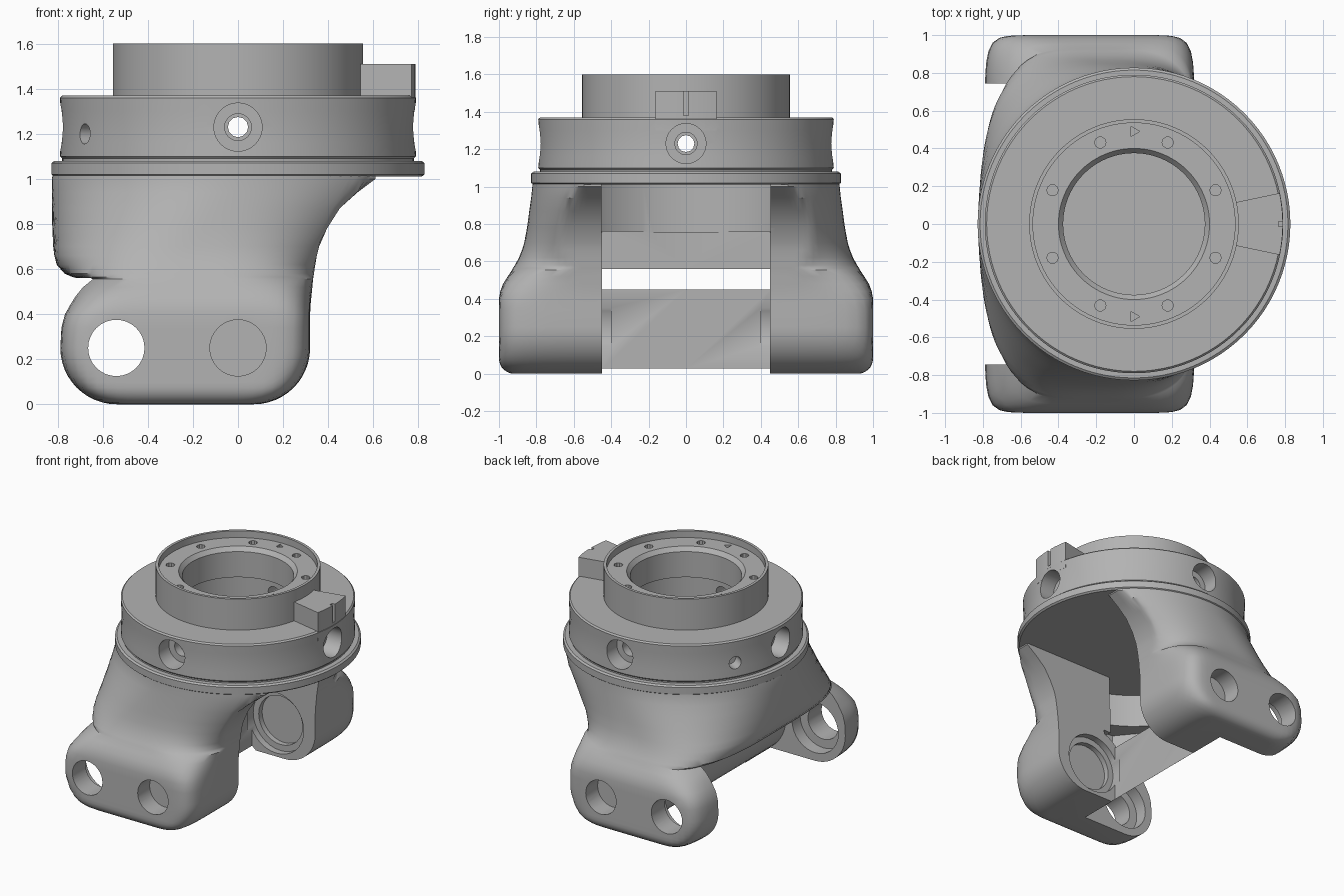
import bpy
import bmesh
from math import cos, sin, pi, radians

if "Cube" in bpy.data.objects:
    bpy.data.objects.remove(bpy.data.objects["Cube"], do_unlink=True)

metal = bpy.data.materials.new("machined grey")
GREY = (0.45, 0.45, 0.45, 1)
metal.diffuse_color = GREY
metal.use_nodes = True
metal.node_tree.nodes["Principled BSDF"].inputs["Base Color"].default_value = GREY


def make(name, bm):
    bmesh.ops.recalc_face_normals(bm, faces=bm.faces)
    mesh = bpy.data.meshes.new(name)
    bm.to_mesh(mesh)
    bm.free()
    mesh.materials.append(metal)
    ob = bpy.data.objects.new(name, mesh)
    bpy.context.collection.objects.link(ob)
    return ob


def loft(name, rings):
    """Skin equal-length point rings and cap both ends."""
    bm = bmesh.new()
    loops = [[bm.verts.new(p) for p in ring] for ring in rings]
    n = len(loops[0])
    for a, b in zip(loops, loops[1:]):
        for i in range(n):
            j = (i + 1) % n
            bm.faces.new((a[i], a[j], b[j], b[i]))
    bm.faces.new(loops[0][::-1])
    bm.faces.new(loops[-1])
    return make(name, bm)


def prism(name, pts, axis, lo, hi):
    place = {"x": lambda a, b, c: (c, a, b),
             "y": lambda a, b, c: (a, c, b),
             "z": lambda a, b, c: (a, b, c)}[axis]
    return loft(name, [[place(a, b, c) for a, b in pts] for c in (lo, hi)])


def arc(cx, cy, r, start, end, steps):
    angles = [radians(start + (end - start) * i / steps) for i in range(steps + 1)]
    return [(cx + r * cos(t), cy + r * sin(t)) for t in angles]


def rod(axis, cx, cy, r, lo, hi, sides=32):
    return prism("cutter", arc(cx, cy, r, 0, 360, sides)[:-1], axis, lo, hi)


def box(x0, x1, y, z0, z1):
    return prism("cutter", [(x0, -y), (x1, -y), (x1, y), (x0, y)], "z", z0, z1)


def apply_modifier(ob, mod):
    bpy.context.view_layer.objects.active = ob
    bpy.ops.object.modifier_apply(modifier=mod.name)


def boolean(ob, other, op="DIFFERENCE"):
    other.hide_render = True
    mod = ob.modifiers.new("cut", "BOOLEAN")
    mod.operation = op
    mod.solver = "EXACT"
    mod.object = other
    apply_modifier(ob, mod)
    bpy.data.objects.remove(other, do_unlink=True)


def smooth(ob, angle):
    bpy.ops.object.select_all(action="DESELECT")
    ob.select_set(True)
    bpy.context.view_layer.objects.active = ob
    bpy.ops.object.shade_smooth_by_angle(angle=radians(angle))


# Yoke hull: z, left, right, half depth, squareness, right limit
sections = []
for i in range(13):                       # rounded foot
    t = pi / 2 * i / 12
    z = .25 * (1 - cos(t))
    inset = .25 * (1 - sin(t))
    drop = max(0, .08 - z)
    depth = .92 + (.08 ** 2 - drop ** 2) ** .5
    sections.append((z, -.79 + inset, .32 - inset, depth, 12, 1))
sections += [
    (.34, -.785, .32, 1, 12, 1), (.40, -.77, .32, 1, 11, 1),
    (.44, -.75, .322, .993, 9, 1), (.48, -.73, .326, .978, 7.5, 1),
    (.52, -.71, .335, .953, 6, .33), (.555, -.695, .36, .93, 4.5, .333),
    (.565, -.735, .365, .925, 4, .335), (.58, -.77, .38, .915, 3.6, .337),
    (.62, -.805, .42, .893, 3.2, .343), (.66, -.815, .46, .877, 3, .35),
    (.70, -.82, .50, .865, 2.8, .36), (.78, -.824, .60, .85, 2.5, .395),
    (.87, -.826, .70, .838, 2.25, .452), (.94, -.826, .78, .828, 2.1, .53),
    (1.0, -.826, .82, .822, 2, .61), (1.03, -.82, .82, .82, 2, .61),
]


def hull_ring(z, x0, x1, y, n, limit, sides=160):
    c, a = (x0 + x1) / 2, (x1 - x0) / 2
    ring = []
    for i in range(sides):
        t = 2 * pi * (i + .5) / sides
        r = (abs(cos(t) / a) ** n + abs(sin(t) / y) ** n) ** (-1 / n)
        ring.append((min(c + r * cos(t), limit), r * sin(t), z))
    return ring


yoke = loft("yoke", [hull_ring(*s) for s in sections])

# Channel between the arms, leaving a bridging wall on one side
boolean(yoke, box(-.05, 1.1, .45, -.1, .52))
boolean(yoke, box(-.67, 1.1, .45, .45, .76))

# Thin ears beside the round bosses, with a pocket above them
ear = [(-1, -.1), (-.17, -.1)] + arc(0, .25, .3, 235, 110, 16) + [(-.1, .56), (-1, .56)]
boolean(yoke, prism("cutter", ear, "y", -.745, .745))
boolean(yoke, box(-.2, .1, .45, -.1, .5))
pocket = [(-.16, -.74), (-.16, .74), (-.42, .74), (-.665, .44), (-.665, -.44), (-.42, -.74)]
boolean(yoke, prism("cutter", pocket, "z", .5, .758))

# Round recess under the housing
recess = arc(0, 0, .7, 102.4, 257.6, 32) + [(-.15, -.4515), (1.1, -.4515),
                                            (1.1, .4515), (-.15, .4515)]
boolean(yoke, prism("cutter", recess, "z", .755, 1.1))

# Pivot bores, cut in the front arm
boolean(yoke, rod("y", -.54, .25, .125, -1.1, -.6))
boolean(yoke, rod("y", -.54, .25, .19, -.84, -.6))
for radius, lo, hi in ((.125, -1.1, -.86), (.225, -.5, -.4), (.18, -.54, -.4)):
    boolean(yoke, rod("y", 0, .25, radius, lo, hi))

# Keep the front half and mirror it to the back
half = bmesh.new()
half.from_mesh(yoke.data)
bmesh.ops.bisect_plane(half, geom=half.verts[:] + half.edges[:] + half.faces[:],
                       plane_co=(0, 0, 0), plane_no=(0, 1, 0), clear_outer=True)
half.to_mesh(yoke.data)
half.free()
mirror = yoke.modifiers.new("mirror", "MIRROR")
mirror.use_axis = (False, True, False)
apply_modifier(yoke, mirror)
smooth(yoke, 35)

# Turned housing with flange, groove, collar and hollow bore
profile = [
    (.815, 1.01), (.828, 1.02), (.828, 1.07), (.815, 1.08), (.78, 1.08),
    (.78, 1.09), (.79, 1.10), (.787, 1.16), (.784, 1.23), (.787, 1.30),
    (.79, 1.36), (.78, 1.37), (.555, 1.37), (.555, 1.6), (.535, 1.6),
    (.535, 1.55), (.40, 1.55), (.375, 1.52), (.375, 1.33), (.42, 1.33),
    (.42, 1.05), (.01, 1.05),
]
housing = loft("bearing_housing", [
    [(r * cos(2 * pi * i / 96), r * sin(2 * pi * i / 96), z) for i in range(96)]
    for r, z in profile])

# Stop block with a witness slot
block = arc(0, 0, .788, -12, 12, 10) + [(.54, .115), (.54, -.115)]
boolean(housing, prism("cutter", block, "z", 1.3, 1.51), "UNION")
boolean(housing, box(.765, .9, .013, 1.38, 1.6))

# Four counterbored radial ports
for axis in "xy":
    boolean(housing, rod(axis, 0, 1.23, .045, -1, 1, 12))
    for lo, hi in ((-1, -.66), (.66, 1)):
        boolean(housing, rod(axis, 0, 1.23, .107, lo, hi))
    for lo, hi in ((-1, -.6), (.6, 1)):
        boolean(housing, rod(axis, 0, 1.23, .06, lo, hi, 16))

# Small side dimples
for side in (-1, 1):
    dimple = rod("x", 0, 0, .045, .7, .9, 20)
    dimple.location.z = 1.2
    dimple.rotation_euler.z = radians(180 + side * 30)
    bpy.context.view_layer.update()
    boolean(housing, dimple)

# Bolt circle and two triangular index marks
for i in range(8):
    t = radians(22.5 + 45 * i)
    boolean(housing, rod("z", .467 * cos(t), .467 * sin(t), .03, 1.48, 1.59, 10))
for side in (-1, 1):
    boolean(housing, rod("z", 0, side * .49, .03, 1.5, 1.59, 3))
smooth(housing, 30)
